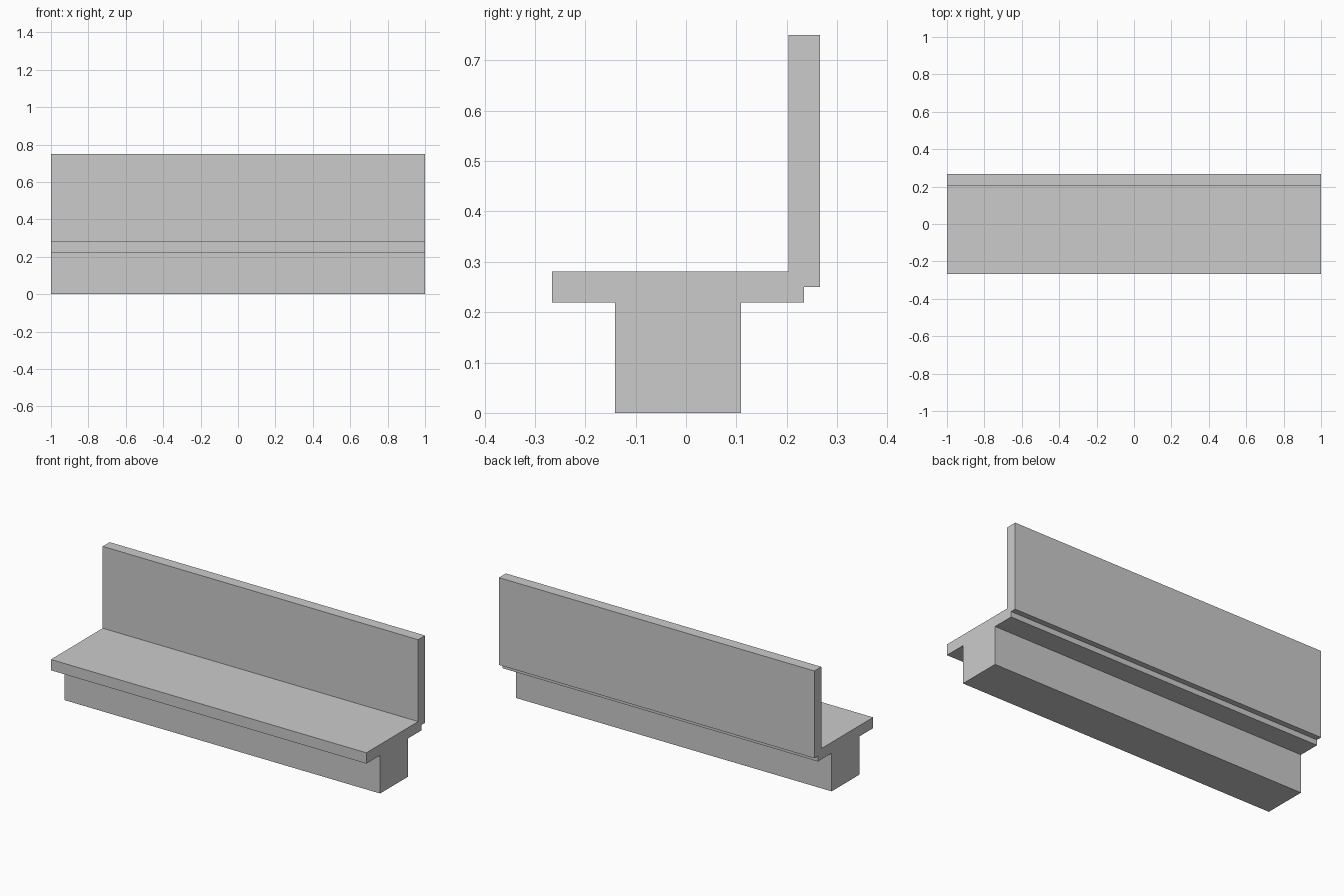
import bpy

if "Cube" in bpy.data.objects:
    bpy.data.objects.remove(bpy.data.objects["Cube"])


def box(name, y0, y1, z0, z1, length=2.0):
    """Full-length block given by its side-view extents."""
    bpy.ops.mesh.primitive_cube_add(size=1, location=(0, (y0 + y1) / 2, (z0 + z1) / 2))
    ob = bpy.context.object
    ob.name = name
    ob.scale = (length, y1 - y0, z1 - z0)
    bpy.ops.object.transform_apply(location=False, rotation=False, scale=True)
    return ob


# Plinth, slightly let into the seat
box("base", -0.141, 0.109, 0.0, 0.25)
# Seat slab
box("seat", -0.266, 0.234, 0.219, 0.281)
# Upright back, overlapping the rear edge of the seat
box("backrest", 0.203, 0.266, 0.25, 0.75)
